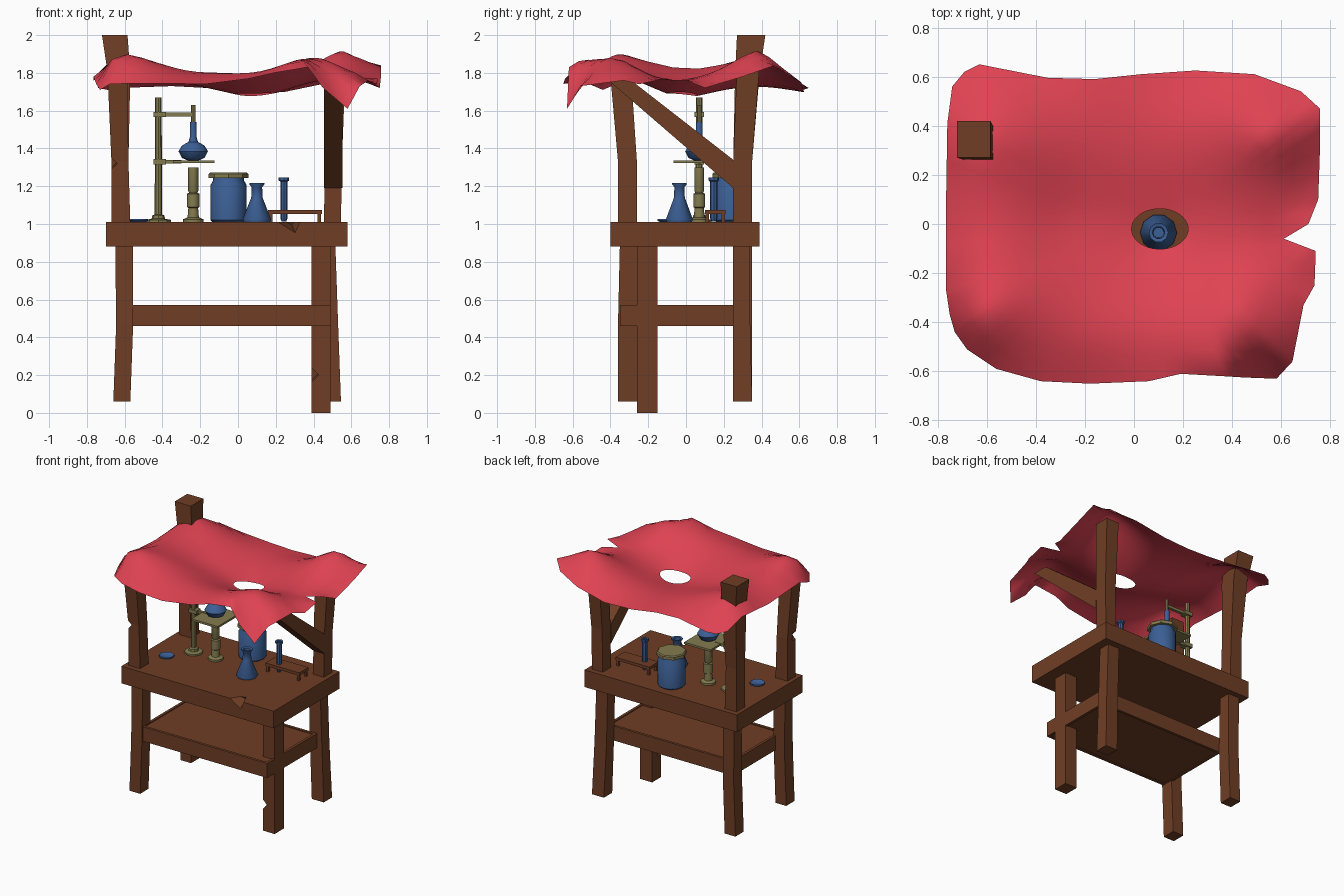
import bpy, bmesh, math
from mathutils import Vector

if "Cube" in bpy.data.objects:
    bpy.data.objects.remove(bpy.data.objects["Cube"])


def material(name, rgb):
    m = bpy.data.materials.new(name)
    m.diffuse_color = (*rgb, 1)
    m.use_nodes = True
    m.node_tree.nodes["Principled BSDF"].inputs["Base Color"].default_value = m.diffuse_color
    return m


WOOD = material("wood", (0.16, 0.048, 0.018))
CLOTH = material("cloth", (0.74, 0.055, 0.085))
GLASS = material("glass", (0.045, 0.115, 0.3))
BRASS = material("brass", (0.23, 0.2, 0.08))


def mesh_object(name, verts, faces, mat, smooth=None):
    me = bpy.data.meshes.new(name)
    me.from_pydata(verts, [], faces)
    bm = bmesh.new()
    bm.from_mesh(me)
    bmesh.ops.recalc_face_normals(bm, faces=bm.faces)
    bm.to_mesh(me)
    bm.free()
    ob = bpy.data.objects.new(name, me)
    bpy.context.collection.objects.link(ob)
    me.materials.append(mat)
    if smooth:
        bpy.ops.object.select_all(action='DESELECT')
        ob.select_set(True)
        bpy.context.view_layer.objects.active = ob
        bpy.ops.object.shade_smooth_by_angle(angle=math.radians(smooth))
    return ob


def loft(name, rings, mat, smooth=None):
    n = len(rings[0])
    verts = [p for r in rings for p in r]
    faces = [tuple(range(n)), tuple(range(len(verts) - n, len(verts)))]
    for k in range(len(rings) - 1):
        for i in range(n):
            j = (i + 1) % n
            faces.append((k * n + i, k * n + j, (k + 1) * n + j, (k + 1) * n + i))
    return mesh_object(name, verts, faces, mat, smooth)


def post(name, sections, mat=WOOD):
    """Square timber through (x0, x1, y0, y1, z) sections."""
    return loft(name, [[(a, c, z), (b, c, z), (b, d, z), (a, d, z)]
                       for a, b, c, d, z in sections], mat)


def box(name, x0, x1, y0, y1, z0, z1, mat=WOOD):
    return post(name, [(x0, x1, y0, y1, z0), (x0, x1, y0, y1, z1)], mat)


def turned(name, x, y, profile, mat, n=10):
    """Lathe an (r, z) profile about a vertical axis."""
    return loft(name, [[(x + r * math.cos(2 * math.pi * i / n),
                         y + r * math.sin(2 * math.pi * i / n), z) for i in range(n)]
                       for r, z in profile], mat, 40)


def chip(ob, loc, size, rot):
    """Cut a splinter out of a timber."""
    bpy.ops.mesh.primitive_cube_add(size=1, location=loc, rotation=rot)
    cutter = bpy.context.object
    cutter.scale = size
    cutter.hide_render = True
    mod = ob.modifiers.new("chip", 'BOOLEAN')
    mod.operation = 'DIFFERENCE'
    mod.object = cutter
    bpy.context.view_layer.objects.active = ob
    bpy.ops.object.modifier_apply(modifier=mod.name)
    bpy.data.objects.remove(cutter)


# Bench top with a chipped front edge
top = box("bench_top", -0.70, 0.58, -0.40, 0.39, 0.88, 1.01)
chip(top, (0.26, -0.41, 1.02), (0.13, 0.13, 0.07), (0.5, 0.4, 0.4))

# Legs
for name, y0 in (("front_left_leg", -0.36), ("back_left_leg", 0.25)):
    post(name, [(-0.66, -0.57, y0, y0 + 0.1, 0.06), (-0.645, -0.555, y0, y0 + 0.1, 0.47),
                (-0.65, -0.555, y0 + 0.01, y0 + 0.1, 0.9)])
post("back_right_leg", [(0.445, 0.545, 0.25, 0.35, 0.06), (0.43, 0.53, 0.25, 0.34, 0.47),
                        (0.42, 0.515, 0.25, 0.34, 0.9)])
leg = box("front_right_leg", 0.39, 0.49, -0.26, -0.15, 0, 0.9)
chip(leg, (0.385, -0.27, 0.2), (0.06, 0.1, 0.06), (0.2, math.pi / 4, 0.2))

# Lower shelf: rails around a board
box("shelf_board", -0.55, 0.48, -0.34, 0.24, 0.466, 0.563)
for name, y in (("front_shelf_rail", -0.35), ("back_shelf_rail", 0.23)):
    box(name, -0.57, 0.49, y, y + 0.02, 0.46, 0.57)
for name, x in (("left_shelf_rail", -0.57), ("right_shelf_rail", 0.47)):
    box(name, x, x + 0.02, -0.35, 0.25, 0.46, 0.57)

# Canopy posts and the leaning brace
fl = post("front_left_post", [(-0.67, -0.57, -0.36, -0.26, 1.0), (-0.67, -0.58, -0.36, -0.26, 1.33),
                              (-0.69, -0.585, -0.40, -0.29, 1.78)])
chip(fl, (-0.675, -0.36, 1.32), (0.05, 0.08, 0.05), (0.2, math.pi / 4, 0.2))
post("back_left_post", [(-0.67, -0.57, 0.25, 0.35, 1.0), (-0.67, -0.58, 0.25, 0.35, 1.33),
                        (-0.69, -0.57, 0.26, 0.39, 1.8), (-0.72, -0.585, 0.27, 0.42, 2.0)])
post("back_right_post", [(0.455, 0.545, 0.25, 0.35, 1.0), (0.46, 0.55, 0.25, 0.35, 1.33),
                         (0.465, 0.57, 0.27, 0.39, 1.84)])
side = [(-0.41, 1.76), (-0.29, 1.76), (0.25, 1.34), (0.25, 1.19)]
loft("brace", [[(x, y, z) for y, z in side] for x in (0.455, 0.552)], WOOD)

# Cloth canopy: rings from the torn hole to the ragged rim, sagging between supports
rim = [(-.63, .65, 1.72), (-.69, .62, 1.71), (-.74, .56, 1.72), (-.76, .41, 1.78), (-.765, .1, 1.76),
       (-.765, -.27, 1.78), (-.75, -.37, 1.74), (-.73, -.44, 1.71), (-.68, -.51, 1.74), (-.56, -.59, 1.745),
       (-.38, -.64, 1.745), (-.18, -.65, 1.74), (.06, -.64, 1.77), (.19, -.61, 1.80), (.37, -.62, 1.83),
       (.45, -.625, 1.72), (.58, -.63, 1.61), (.645, -.56, 1.73), (.69, -.33, 1.76), (.735, -.25, 1.74),
       (.74, -.11, 1.77), (.61, -.06, 1.76), (.71, 0, 1.76), (.75, .1, 1.72), (.757, .3, 1.78),
       (.757, .47, 1.84), (.68, .54, 1.79), (.49, .61, 1.75), (.25, .625, 1.70), (.03, .61, 1.70),
       (-.16, .59, 1.72), (-.35, .595, 1.73)]
inner = [(-.68, -.40, 1.84), (-.65, -.3, 1.875), (-.65, .36, 1.875), (-.68, .05, 1.80), (.55, .38, 1.915),
         (.42, -.36, 1.875), (.5, -.5, 1.81), (-.1, -.45, 1.80), (.2, -.45, 1.83), (.1, -.02, 1.67),
         (.1, .35, 1.73), (.55, .07, 1.78), (-.3, 0, 1.75), (-.4, -.4, 1.84), (-.4, .37, 1.82),
         (.3, .15, 1.75), (.3, -.2, 1.76)]
ctrl = rim + inner


def kernel(ax, ay, bx, by):
    return math.sqrt((ax - bx) ** 2 + (ay - by) ** 2 + 0.005)


# Solve for a smooth surface through the control points
M = [[kernel(p[0], p[1], q[0], q[1]) for q in ctrl] + [p[2] - 1.75] for p in ctrl]
N = len(M)
for c in range(N):
    piv = max(range(c, N), key=lambda r: abs(M[r][c]))
    M[c], M[piv] = M[piv], M[c]
    for r in range(N):
        if r != c:
            f = M[r][c] / M[c][c]
            M[r] = [a - f * b for a, b in zip(M[r], M[c])]
weights = [M[i][N] / M[i][i] for i in range(N)]


def height(x, y):
    return 1.75 + sum(w * kernel(x, y, p[0], p[1]) for w, p in zip(weights, ctrl))


loop = []
for i, p in enumerate(rim):
    a, b = Vector(p), Vector(rim[(i + 1) % len(rim)])
    loop += [a, (a + b) / 2]
cx, cy, R, n = 0.105, -0.02, 10, len(loop)
verts = []
for k in range(R + 1):
    t = k / R
    for p in loop:
        ang = math.atan2(p.y - cy, p.x - cx)
        hx, hy = cx + 0.115 * math.cos(ang), cy + 0.082 * math.sin(ang)
        x, y = hx + (p.x - hx) * t, hy + (p.y - hy) * t
        verts.append((x, y, p.z if k == R else height(x, y)))
faces = [(k * n + i, (k + 1) * n + i, (k + 1) * n + (i + 1) % n, k * n + (i + 1) % n)
         for k in range(R) for i in range(n)]
mesh_object("canopy", verts, faces, CLOTH, 60)

# Retort stand with two arms and a plate
turned("stand_pole", -0.422, 0.07, [(.066, 1.01), (.066, 1.022), (.035, 1.028), (.033, 1.045),
                                   (.019, 1.05), (.018, 1.67)], BRASS, 8)
for name, z, x1 in (("upper_arm", 1.58, -0.23), ("lower_arm", 1.33, -0.3)):
    box(name, -0.42, x1, 0.06, 0.08, z - 0.01, z + 0.01, BRASS)
    box(name + "_clamp", -0.447, -0.38, 0.045, 0.095, z - 0.014, z + 0.014, BRASS)
box("flask_plate", -0.345, -0.125, -0.065, 0.2, 1.322, 1.337, BRASS)

# Burner under the plate
turned("burner", -0.237, 0.07, [(.054, 1.01), (.054, 1.025), (.03, 1.035), (.026, 1.085), (.033, 1.09),
                               (.033, 1.16), (.022, 1.165), (.027, 1.175), (.027, 1.30)], BRASS)

# Round flask with its outlet tube
turned("round_flask", -0.237, 0.07, [(.03, 1.337), (.06, 1.35), (.078, 1.385), (.06, 1.415), (.025, 1.435),
                                    (.018, 1.46), (.018, 1.54)], GLASS)
turned("flask_outlet", -0.237, 0.07, [(.012, 1.535), (.012, 1.63)], BRASS, 8)

# Storage jar and lid
turned("jar", -0.05, 0.245, [(.085, 1.01), (.096, 1.02), (.096, 1.205), (.082, 1.23), (.082, 1.245)], GLASS, 12)
turned("jar_lid", -0.05, 0.245, [(.105, 1.243), (.105, 1.265), (.098, 1.272)], BRASS, 8)

# Conical flask, open at the neck
turned("conical_flask", 0.10, -0.035, [(.07, 1.01), (.075, 1.025), (.03, 1.14), (.028, 1.195), (.04, 1.21),
                                      (.04, 1.217), (.025, 1.213), (.022, 1.14)], GLASS)

# Test tube in a small rack
turned("test_tube", 0.243, 0.147, [(.012, 1.012), (.019, 1.03), (.019, 1.225), (.028, 1.23), (.028, 1.245),
                                  (.016, 1.243), (.014, 1.2)], GLASS, 8)
box("rack_top", 0.16, 0.445, 0.10, 0.21, 1.052, 1.074)
for x in (0.165, 0.422):
    for y in (0.103, 0.189):
        box("rack_leg", x, x + 0.018, y, y + 0.018, 1.01, 1.053)

# Shallow dish
turned("dish", -0.53, -0.10, [(.04, 1.01), (.054, 1.018), (.052, 1.027), (.036, 1.017)], GLASS)
